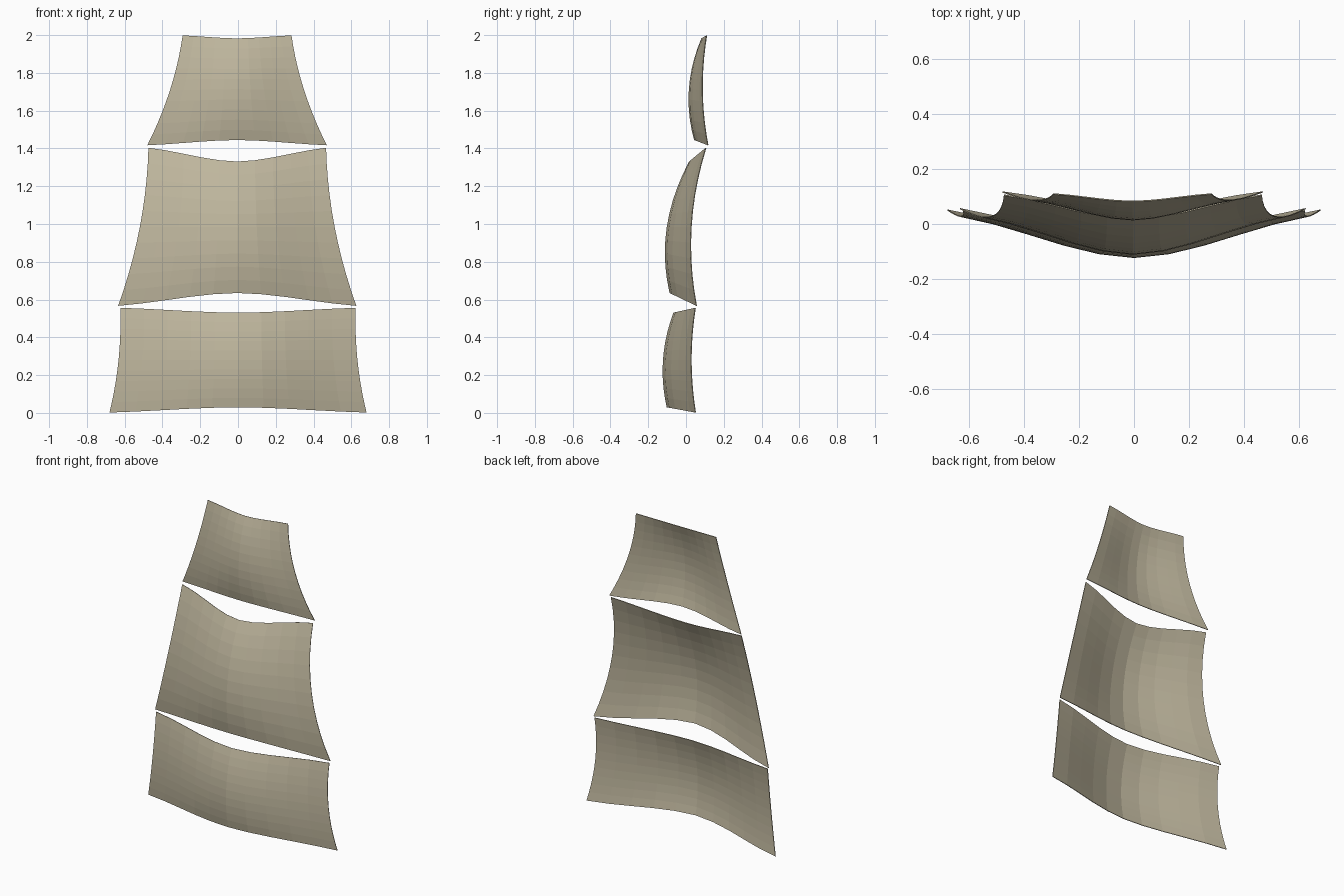
import bpy, bmesh, math

if "Cube" in bpy.data.objects:
    bpy.data.objects.remove(bpy.data.objects["Cube"])

COLS, ROWS = 10, 10

canvas = bpy.data.materials.new("canvas_tan")
canvas.diffuse_color = (0.52, 0.47, 0.34, 1)
canvas.use_nodes = True
canvas.node_tree.nodes["Principled BSDF"].inputs["Base Color"].default_value = canvas.diffuse_color


def quad(p, v):
    """Quadratic curve through three values at v = 0, 0.5 and 1."""
    a, b, c = p
    return a * (1 - v) * (1 - 2 * v) + 4 * b * v * (1 - v) + c * v * (2 * v - 1)


def sail(name, half_width, edge_z, mid_z, edge_y, mid_y, shift):
    """Billowing sheet: side edge and centre line profiles, blended across."""
    bm = bmesh.new()
    grid = []
    for j in range(ROWS + 1):
        v = j / ROWS
        ez = edge_z[0] + (edge_z[1] - edge_z[0]) * v
        mz = mid_z[0] + (mid_z[1] - mid_z[0]) * v
        row = []
        for i in range(COLS + 1):
            u = 2 * i / COLS - 1
            w = 0.5 * math.sin(math.pi * u / 2) ** 2 + 0.5 * abs(u) ** 1.5
            y = quad(mid_y, v) * (1 - w) + quad(edge_y, v) * w
            row.append(bm.verts.new((u * quad(half_width, v) + shift, y,
                                     mz * (1 - w) + ez * w)))
        grid.append(row)
    for j in range(ROWS):
        for i in range(COLS):
            bm.faces.new((grid[j][i], grid[j][i + 1],
                          grid[j + 1][i + 1], grid[j + 1][i]))
    me = bpy.data.meshes.new(name)
    bm.to_mesh(me)
    bm.free()
    me.materials.append(canvas)
    ob = bpy.data.objects.new(name, me)
    bpy.context.collection.objects.link(ob)
    # thin cloth thickness
    mod = ob.modifiers.new("cloth_thickness", 'SOLIDIFY')
    mod.thickness = 0.004
    mod.offset = 0


# Three square sails, stacked from wide to narrow
sail("lower_sail", (0.68, 0.632, 0.623), (0.002, 0.556), (0.03, 0.53),
     (0.051, 0.028, 0.05), (-0.10, -0.12, -0.065), 0)
sail("middle_sail", (0.63, 0.515, 0.47), (0.567, 1.403), (0.635, 1.33),
     (0.056, 0.028, 0.106), (-0.085, -0.10, 0.018), -0.004)
sail("upper_sail", (0.475, 0.355, 0.288), (1.417, 1.998), (1.445, 1.982),
     (0.117, 0.087, 0.11), (0.045, 0.017, 0.083), -0.005)
